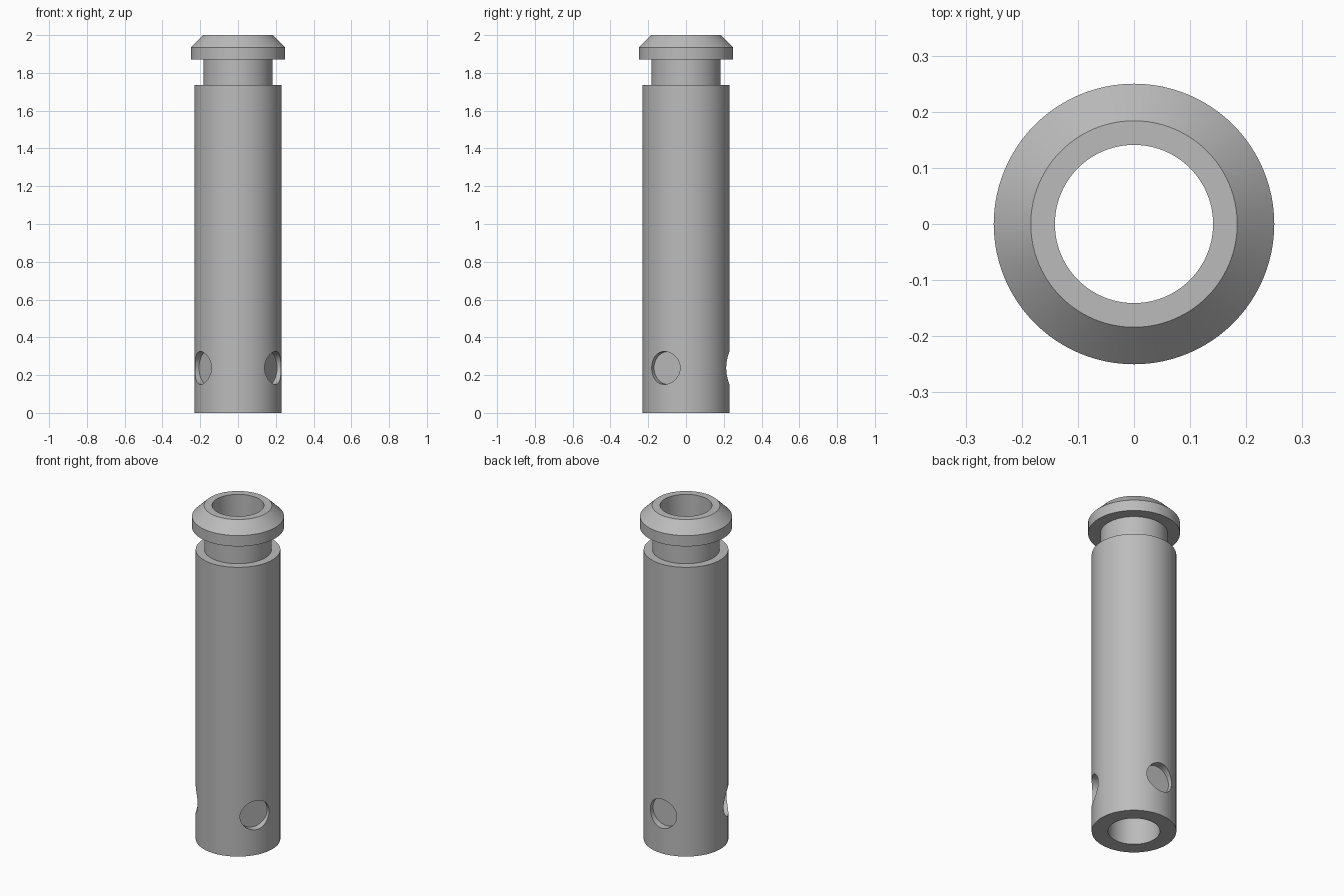
import bpy, bmesh, math
from mathutils import Matrix, Vector

cube = bpy.data.objects.get("Cube")
if cube:
    bpy.data.objects.remove(cube, do_unlink=True)

SEGMENTS = 96

steel = bpy.data.materials.new("plain grey")
steel.use_nodes = True
grey = (0.5, 0.5, 0.5, 1)
steel.diffuse_color = grey
steel.node_tree.nodes["Principled BSDF"].inputs["Base Color"].default_value = grey


def add_object(name, bm):
    bmesh.ops.recalc_face_normals(bm, faces=bm.faces)
    mesh = bpy.data.meshes.new(name)
    bm.to_mesh(mesh)
    bm.free()
    mesh.materials.append(steel)
    obj = bpy.data.objects.new(name, mesh)
    bpy.context.collection.objects.link(obj)
    return obj


# Hollow sleeve with a grooved neck and chamfered head, as (radius, height)
profile = [(0.141, 0), (0.23, 0), (0.23, 0.12), (0.23, 0.36), (0.23, 1.735),
           (0.183, 1.735), (0.183, 1.87), (0.25, 1.87), (0.25, 1.935),
           (0.184, 2), (0.141, 2)]
bm = bmesh.new()
rings = []
for i in range(SEGMENTS):
    turn = Matrix.Rotation(math.tau * i / SEGMENTS, 3, 'Z')
    rings.append([bm.verts.new(turn @ Vector((r, 0, z))) for r, z in profile])
for i, ring in enumerate(rings):
    following = rings[(i + 1) % SEGMENTS]
    for j in range(len(profile)):
        k = (j + 1) % len(profile)
        bm.faces.new((ring[j], following[j], following[k], ring[k]))
sleeve = add_object("sleeve", bm)

# Three shallow flat-bottomed round sockets near the foot
FLOOR, DEPTH = 0.188, 0.1
bm = bmesh.new()
for angle in (90, 210, 330):
    place = (Matrix.Rotation(math.radians(angle), 4, 'Z')
             @ Matrix.Translation((FLOOR + DEPTH / 2, 0, 0.238))
             @ Matrix.Rotation(math.pi / 2, 4, 'Y'))
    bmesh.ops.create_cone(bm, cap_ends=True, segments=48, radius1=0.087,
                          radius2=0.087, depth=DEPTH, matrix=place)
cutter = add_object("socket_cutter", bm)
cutter.hide_render = True

cut = sleeve.modifiers.new("sockets", 'BOOLEAN')
cut.operation = 'DIFFERENCE'
cut.solver = 'EXACT'
cut.object = cutter
bpy.ops.object.select_all(action='DESELECT')
sleeve.select_set(True)
bpy.context.view_layer.objects.active = sleeve
bpy.ops.object.modifier_apply(modifier=cut.name)
bpy.data.objects.remove(cutter, do_unlink=True)

bpy.ops.object.shade_smooth_by_angle(angle=math.radians(30))
